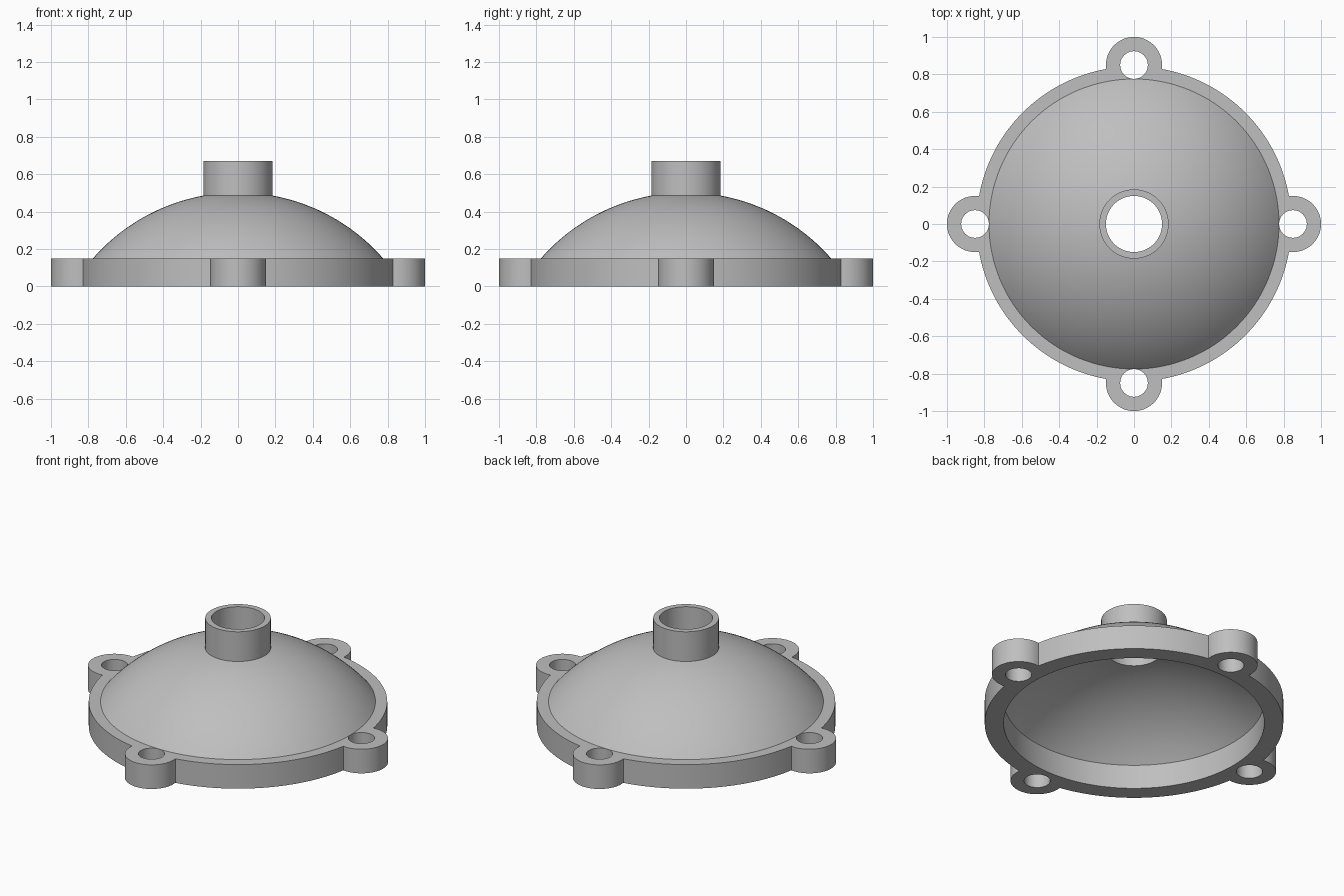
import bpy, bmesh
from math import sin, cos, pi, sqrt, atan2, acos, radians

cube = bpy.data.objects.get("Cube")
if cube:
    bpy.data.objects.remove(cube, do_unlink=True)

FLANGE_R, FLANGE_H, INNER_R = 0.842, 0.15, 0.735
LUG_C, LUG_R, HOLE_R = 0.85, 0.15, 0.074
DOME_R, DOME_BASE, DOME_Z = 1.03, 0.776, -0.528
NECK_R, BORE_R, TOP = 0.185, 0.15, 0.67

grey = bpy.data.materials.new("light_grey")
grey.use_nodes = True
colour = (0.52, 0.52, 0.52, 1)
grey.diffuse_color = colour
grey.node_tree.nodes["Principled BSDF"].inputs["Base Color"].default_value = colour


def arc(cx, cy, r, a0, a1, n):
    """Points along an arc, both ends included."""
    return [(cx + r * cos(a0 + (a1 - a0) * i / n),
             cy + r * sin(a0 + (a1 - a0) * i / n)) for i in range(n + 1)]


def circle(cx, cy, r, n):
    return arc(cx, cy, r, 0, 2 * pi, n)[:-1]


def finish(obj):
    obj.data.materials.clear()
    obj.data.materials.append(grey)
    bpy.ops.object.select_all(action='DESELECT')
    obj.select_set(True)
    bpy.context.view_layer.objects.active = obj
    bpy.ops.object.shade_smooth_by_angle(angle=radians(30))


# Flange: round rim with four bolt lugs, cut through by the bolt holes
half = acos((FLANGE_R**2 + LUG_C**2 - LUG_R**2) / (2 * FLANGE_R * LUG_C))
spread = atan2(FLANGE_R * sin(half), FLANGE_R * cos(half) - LUG_C)
outline, loops = [], []
for k in range(4):
    a = k * pi / 2
    cx, cy = LUG_C * cos(a), LUG_C * sin(a)
    outline += arc(cx, cy, LUG_R, a - spread, a + spread, 32)
    outline += arc(0, 0, FLANGE_R, a + half, a + pi / 2 - half, 32)[1:-1]
    loops.append(circle(cx, cy, HOLE_R, 40))
loops += [outline, circle(0, 0, INNER_R, 128)]

curve = bpy.data.curves.new("flange_outline", 'CURVE')
curve.dimensions = '2D'
curve.fill_mode = 'BOTH'
curve.extrude = FLANGE_H / 2
for pts in loops:
    spline = curve.splines.new('POLY')
    spline.points.add(len(pts) - 1)
    for p, (x, y) in zip(spline.points, pts):
        p.co = (x, y, 0, 1)
    spline.use_cyclic_u = True
temp = bpy.data.objects.new("flange_outline", curve)
bpy.context.collection.objects.link(temp)
bpy.context.view_layer.update()
mesh = bpy.data.meshes.new_from_object(
    temp.evaluated_get(bpy.context.evaluated_depsgraph_get()))
bpy.data.objects.remove(temp, do_unlink=True)
bm = bmesh.new()
bm.from_mesh(mesh)
bmesh.ops.remove_doubles(bm, verts=bm.verts, dist=1e-5)
bmesh.ops.translate(bm, verts=bm.verts, vec=(0, 0, FLANGE_H / 2))
bmesh.ops.recalc_face_normals(bm, faces=bm.faces)
bm.to_mesh(mesh)
bm.free()
flange = bpy.data.objects.new("flange", mesh)
bpy.context.collection.objects.link(flange)
finish(flange)


def shell(sphere_r, r0, r1, n=24):
    """Profile of a spherical cap from radius r0 to radius r1."""
    a0, a1 = acos(r0 / sphere_r), acos(r1 / sphere_r)
    return arc(0, DOME_Z, sphere_r, a0, a1, n)


# Dome with hollow neck: one spun profile, outside up and inside down
inner_sphere = sqrt(INNER_R**2 + (FLANGE_H - DOME_Z)**2)
profile = shell(DOME_R, DOME_BASE, NECK_R)
profile += [(NECK_R, TOP), (BORE_R, TOP)]
profile += shell(inner_sphere, BORE_R, INNER_R)
bm = bmesh.new()
verts = [bm.verts.new((r, 0, z)) for r, z in profile]
edges = [bm.edges.new(pair) for pair in zip(verts, verts[1:])]
bmesh.ops.spin(bm, geom=verts + edges, cent=(0, 0, 0), axis=(0, 0, 1),
               angle=2 * pi, steps=128, use_merge=True)
bmesh.ops.remove_doubles(bm, verts=bm.verts, dist=1e-5)
bmesh.ops.recalc_face_normals(bm, faces=bm.faces)
# The neck's top rim must face up
rim = max(bm.faces, key=lambda f: f.calc_center_median().z)
if rim.normal.z < 0:
    bmesh.ops.reverse_faces(bm, faces=bm.faces)
mesh = bpy.data.meshes.new("dome_and_neck")
bm.to_mesh(mesh)
bm.free()
dome = bpy.data.objects.new("dome_and_neck", mesh)
bpy.context.collection.objects.link(dome)
finish(dome)
